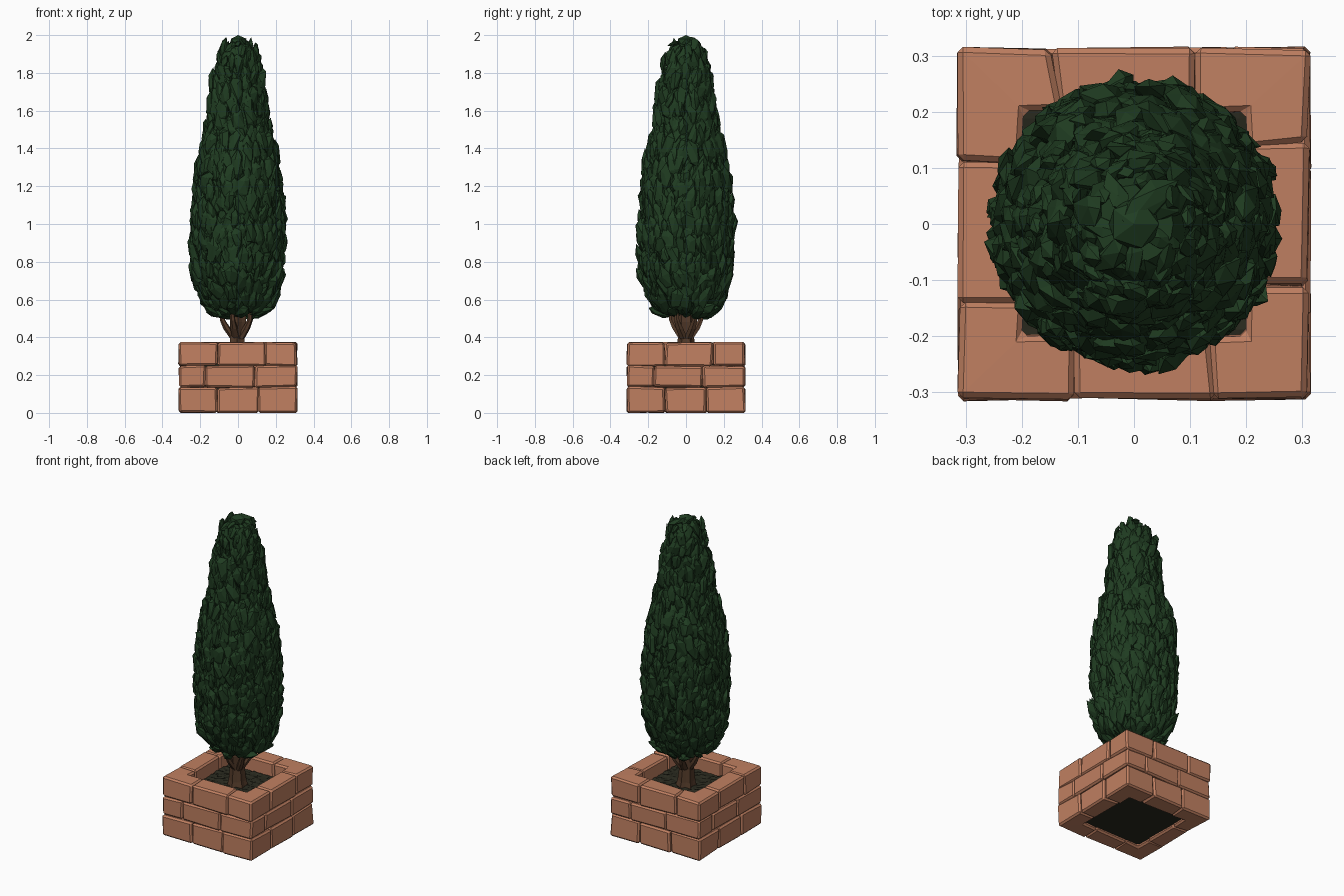
import bpy, bmesh, math, random
from mathutils import Vector, Matrix

if "Cube" in bpy.data.objects:
    bpy.data.objects.remove(bpy.data.objects["Cube"])

random.seed(11)


def material(name, rgb):
    m = bpy.data.materials.new(name)
    m.diffuse_color = (*rgb, 1)
    m.use_nodes = True
    m.node_tree.nodes["Principled BSDF"].inputs["Base Color"].default_value = m.diffuse_color
    return m


BRICK = material("terracotta", (0.53, 0.215, 0.12))
SOIL = material("dark soil", (0.022, 0.022, 0.013))
BARK = material("brown bark", (0.085, 0.042, 0.022))
LEAF = material("dark green leaves", (0.0142, 0.046, 0.0155))


def finish(bm, name, mat):
    bmesh.ops.recalc_face_normals(bm, faces=bm.faces[:])
    me = bpy.data.meshes.new(name)
    bm.to_mesh(me)
    bm.free()
    me.materials.append(mat)
    ob = bpy.data.objects.new(name, me)
    bpy.context.collection.objects.link(ob)
    return ob


def jitter(verts, amount):
    for v in verts:
        v.co += Vector([random.uniform(-amount, amount) for _ in range(3)])


# --- planter: three courses, each with four corner and four middle bricks
OUT, INN = 0.312, 0.2


def brick(name, outline, z0, z1, turn):
    """Extrudes a 4-point outline, or a 6-point L split along its mitre."""
    bm = bmesh.new()
    low = [bm.verts.new((x, y, z0)) for x, y in outline]
    top = [bm.verts.new((x, y, z1)) for x, y in outline]
    n = len(low)
    parts = [(0, 1, 2, 3)] if n == 4 else [(0, 1, 4, 5), (1, 2, 3, 4)]
    for q in parts:
        bm.faces.new([low[i] for i in reversed(q)])
        bm.faces.new([top[i] for i in q])
    for i in range(n):
        j = (i + 1) % n
        bm.faces.new((low[i], low[j], top[j], top[i]))
    sharp = [e for e in bm.edges
             if n == 4 or {v.index for v in e.verts} is None
             or not (set(e.verts) in ({low[1], low[4]}, {top[1], top[4]}))]
    jitter(bm.verts, 0.005)
    for v in bm.verts:
        v.co.z = min(max(v.co.z, 0), 0.375)
    bmesh.ops.recalc_face_normals(bm, faces=bm.faces[:])
    bmesh.ops.bevel(bm, geom=sharp, offset=0.01, segments=1,
                    affect='EDGES', clamp_overlap=True)
    bm.transform(Matrix.Rotation(turn, 4, 'Z'))
    finish(bm, name, BRICK)


courses = [(0.0, 0.136, -0.11, 0.11), (0.136, 0.249, -0.17, 0.08),
           (0.249, 0.374, -0.11, 0.14)]
for z0, z1, a, b in courses:
    for k in range(4):
        d = random.uniform(-.012, .012)
        turn = k * math.pi / 2
        brick("middle_brick", [(a, -OUT), (b + d, -OUT), (b - d, -INN), (a, -INN)],
              z0, z1, turn)
        brick("corner_brick", [(b + d, -OUT), (OUT, -OUT), (OUT, a),
                               (INN, a), (INN, -INN), (b - d, -INN)], z0, z1, turn)

# --- soil: solid fill with a rough top
bm = bmesh.new()
bmesh.ops.create_grid(bm, x_segments=24, y_segments=24, size=0.205)
for v in bm.verts:
    v.co.z = 0.283 + random.uniform(0, 0.012)
bmesh.ops.create_cube(bm, size=1, matrix=Matrix.Translation((0, 0, 0.145))
                      @ Matrix.Diagonal((0.41, 0.41, 0.25, 1)))
finish(bm, "soil", SOIL)


# --- trunk and branches: faceted tubes along short paths
def tube(name, path, sides=8):
    bm = bmesh.new()
    rings = []
    for x, y, z, r in path:
        ring = []
        for i in range(sides):
            t = 2 * math.pi * i / sides
            rr = r * (1.12 if i % 2 else 0.9)
            ring.append(bm.verts.new((x + rr * math.cos(t), y + rr * math.sin(t), z)))
        rings.append(ring)
    for p, q in zip(rings, rings[1:]):
        for i in range(sides):
            j = (i + 1) % sides
            bm.faces.new((p[i], p[j], q[j], q[i]))
    bm.faces.new(rings[0][::-1])
    bm.faces.new(rings[-1])
    finish(bm, name, BARK)


tube("trunk", [(0, 0, 0.27, 0.058), (-.003, 0, 0.32, 0.046), (-.005, 0, 0.4, 0.038),
               (0, 0, 0.48, 0.045), (0, 0, 0.6, 0.035)], 12)
for k in range(5):
    t = 2 * math.pi * k / 5 + 0.6
    c, s = math.cos(t), math.sin(t)
    tube("branch", [(0.015 * c, 0.015 * s, 0.39, 0.022), (0.055 * c, 0.055 * s, 0.445, 0.02),
                    (0.08 * c, 0.08 * s, 0.49, 0.014), (0.085 * c, 0.085 * s, 0.56, 0.01)], 6)

# --- foliage silhouette: (radius, height)
PROFILE = [(0.03, 0.53), (0.11, 0.535), (0.165, 0.57), (0.2, 0.64), (0.222, 0.74),
           (0.228, 0.9), (0.226, 1.08), (0.212, 1.24), (0.186, 1.38), (0.152, 1.52),
           (0.134, 1.65), (0.117, 1.78), (0.1, 1.89), (0.075, 1.945), (0.03, 1.96)]

# inner mass that closes the gaps between the sprays
bm = bmesh.new()
rings = []
for r, z in PROFILE:
    z = min(max(z, 0.545), 1.94)
    rings.append([bm.verts.new((r * .93 * math.cos(i * math.pi / 10),
                                r * .93 * math.sin(i * math.pi / 10), z))
                  for i in range(20)])
for p, q in zip(rings, rings[1:]):
    for i in range(20):
        j = (i + 1) % 20
        bm.faces.new((p[i], p[j], q[j], q[i]))
bm.faces.new(rings[0][::-1])
bm.faces.new(rings[-1])
finish(bm, "foliage_core", LEAF)

# overlapping leaf sprays, set in rows from the bottom to the crown
bm = bmesh.new()


def spray(r, z, ang, slope):
    """One faceted chip; slope is the outward lean from vertical."""
    size = random.uniform(0.75, 1.3) * (0.75 if z > 1.85 else 1)
    shape = Matrix.Diagonal((0.02 * size, 0.031 * size, 0.064 * size, 1))
    lean = slope + random.uniform(0.0, 0.3)
    m = (Matrix.Rotation(ang, 4, 'Z') @ Matrix.Translation((r, 0, z))
         @ Matrix.Rotation(lean, 4, 'Y')
         @ Matrix.Rotation(random.uniform(-.35, .35), 4, 'X')
         @ Matrix.Rotation(random.uniform(-.5, .5), 4, 'Z') @ shape)
    made = bmesh.ops.create_icosphere(bm, subdivisions=1, radius=1)['verts']
    jitter(made, 0.2)
    for v in made:
        v.co = m @ v.co
        v.co.z = min(max(v.co.z, 0.495), 1.99)


for (r0, z0), (r1, z1) in zip(PROFILE, PROFILE[1:]):
    length = math.hypot(r1 - r0, z1 - z0)
    slope = math.atan2(r1 - r0, z1 - z0)
    slope = max(min(slope, 1.2), -1.3)
    rows = max(1, round(length / 0.05))
    for i in range(rows):
        f = (i + 0.5) / rows
        r, z = r0 + (r1 - r0) * f, z0 + (z1 - z0) * f
        n = max(5, round(2 * math.pi * r / 0.044))
        start = random.uniform(0, 6.28)
        for k in range(n):
            spray(r + random.uniform(-0.014, 0.016), z + random.uniform(-.022, .022),
                  start + 2 * math.pi * (k + random.uniform(-.3, .3)) / n, slope)

# crown tip
tip = bmesh.ops.create_icosphere(bm, subdivisions=1, radius=1)['verts']
for v in tip:
    v.co = Vector((v.co.x * 0.05, v.co.y * 0.05, 1.965 + v.co.z * 0.035))
finish(bm, "foliage_sprays", LEAF)
